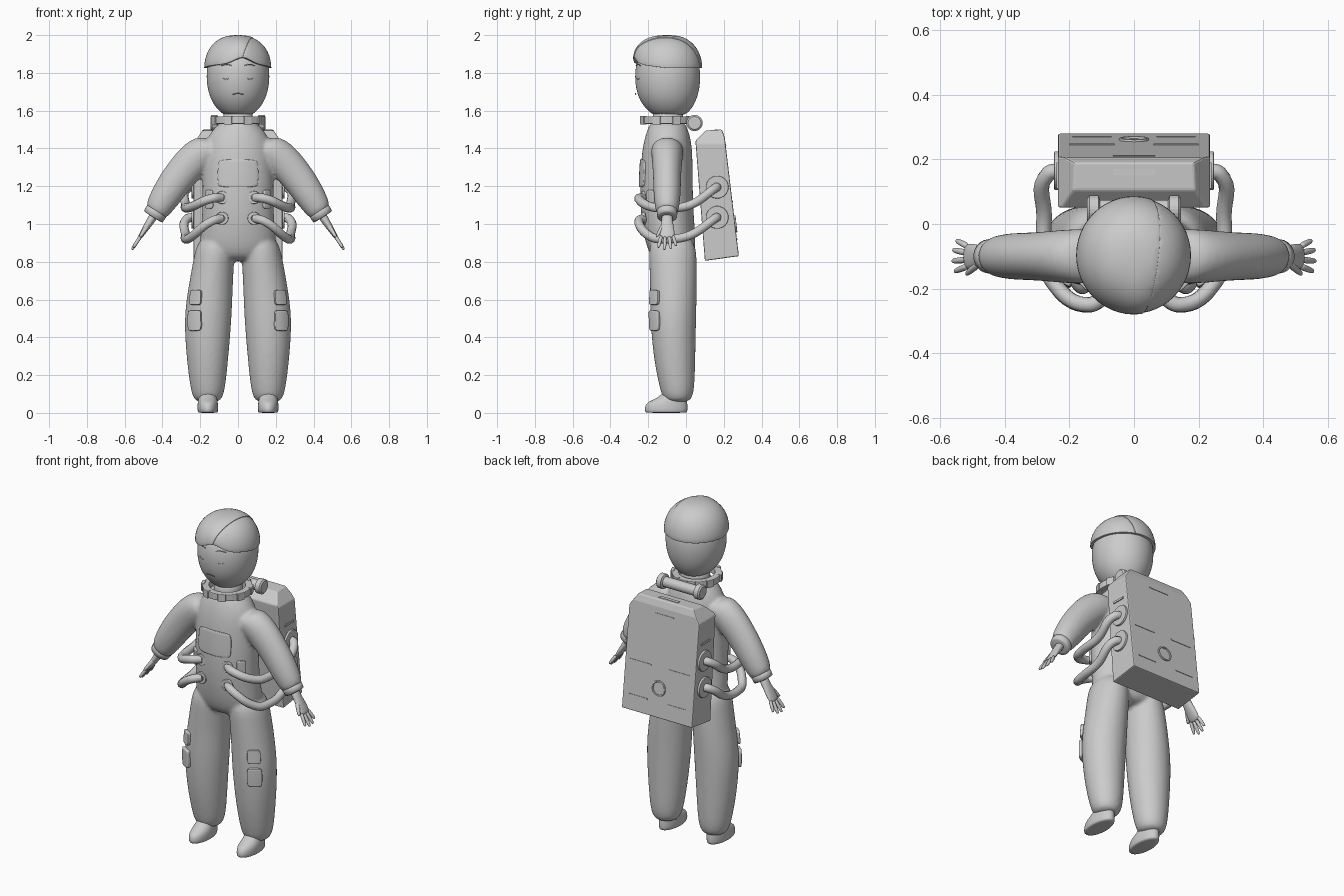
import bpy, bmesh, math
from mathutils import Vector, Matrix

if "Cube" in bpy.data.objects:
    bpy.data.objects.remove(bpy.data.objects["Cube"])

mat = bpy.data.materials.new("light grey")
mat.diffuse_color = (0.6, 0.6, 0.6, 1)
mat.use_nodes = True
mat.node_tree.nodes["Principled BSDF"].inputs["Base Color"].default_value = mat.diffuse_color
X, Y, Z = Vector((1, 0, 0)), Vector((0, 1, 0)), Vector((0, 0, 1))


def finish(name, bm, smooth=True, bevel=0, subsurf=0):
    bmesh.ops.recalc_face_normals(bm, faces=bm.faces[:])
    for f in bm.faces:
        f.smooth = smooth
    me = bpy.data.meshes.new(name)
    bm.to_mesh(me)
    bm.free()
    me.materials.append(mat)
    ob = bpy.data.objects.new(name, me)
    bpy.context.collection.objects.link(ob)
    if bevel:
        m = ob.modifiers.new("bevel", 'BEVEL')
        m.width, m.segments, m.limit_method = bevel, 2, 'ANGLE'
    if subsurf:
        ob.modifiers.new("subsurf", 'SUBSURF').levels = subsurf
    return ob


def loft(bm, rings, u=X, v=Y, n=20):
    """Skin elliptical rings given as (centre, radius along u, radius along v)."""
    loops = [[bm.verts.new(Vector(c) + u * ru * math.cos(a) + v * rv * math.sin(a))
              for a in (2 * math.pi * i / n for i in range(n))] for c, ru, rv in rings]
    for a, b in zip(loops, loops[1:]):
        for i in range(n):
            bm.faces.new((a[i], a[(i + 1) % n], b[(i + 1) % n], b[i]))
    bm.faces.new(loops[0])
    bm.faces.new(loops[-1])


def box(name, loc, size, rot=0, axis='X', bevel=0.0):
    bm = bmesh.new()
    m = Matrix.Translation(loc) @ Matrix.Rotation(rot, 4, axis) @ Matrix.Diagonal((*size, 1))
    bmesh.ops.create_cube(bm, size=1, matrix=m)
    return finish(name, bm, False, bevel)


def ring(name, loc, axis, r_in, r_out, depth, n=32, bevel=0.004):
    """Flat ring whose square section turns around the given axis."""
    bm = bmesh.new()
    q = Z.rotation_difference(Vector(axis))
    prof = [(r_in, -depth / 2), (r_out, -depth / 2), (r_out, depth / 2), (r_in, depth / 2)]
    vs = [[bm.verts.new(Vector(loc) + q @ Vector((r * math.cos(a), r * math.sin(a), h)))
           for r, h in prof] for a in (2 * math.pi * i / n for i in range(n))]
    for i in range(n):
        a, b = vs[i], vs[(i + 1) % n]
        for j in range(4):
            k = (j + 1) % 4
            bm.faces.new((a[j], b[j], b[k], a[k]))
    return finish(name, bm, False, bevel)


def tube(name, pts, r):
    cu = bpy.data.curves.new(name, 'CURVE')
    cu.dimensions, cu.bevel_depth, cu.use_fill_caps = '3D', r, True
    cu.bevel_resolution, cu.resolution_u = 3, 8
    sp = cu.splines.new('BEZIER')
    sp.bezier_points.add(len(pts) - 1)
    for p, co in zip(sp.bezier_points, pts):
        p.co = co
        p.handle_left_type = p.handle_right_type = 'AUTO'
    cu.materials.append(mat)
    ob = bpy.data.objects.new(name, cu)
    bpy.context.collection.objects.link(ob)
    return ob


# suit: torso, sleeves and trouser legs merged into one soft skin
bm = bmesh.new()
loft(bm, [((0, y, z), rx, ry) for z, y, rx, ry in [
    (1.55, -.097, .085, .085), (1.51, -.097, .125, .105), (1.46, -.097, .165, .122),
    (1.38, -.1, .185, .137), (1.2, -.105, .192, .142), (1.05, -.1, .19, .142),
    (.93, -.085, .205, .138), (.85, -.075, .2, .125), (.8, -.07, .15, .09)]])
for s in (1, -1):
    loft(bm, [((s * x, y, z), rx, ry) for z, x, rx, y, ry in [
        (.95, .11, .1, -.075, .125), (.8, .13, .11, -.068, .128), (.65, .147, .12, -.066, .125),
        (.5, .16, .128, -.068, .123), (.3, .162, .113, -.062, .113), (.14, .16, .095, -.048, .095),
        (.08, .16, .08, -.045, .08), (.055, .16, .055, -.045, .055)]])
    loft(bm, [((s * x, -.1, z), ru, rv) for x, z, ru, rv in [
        (.1, 1.42, .1, .09), (.2, 1.375, .1, .085), (.3, 1.27, .09, .075), (.37, 1.17, .085, .074),
        (.42, 1.09, .073, .066), (.445, 1.05, .057, .052)]], Vector((.8 * s, 0, .6)))
suit = finish("suit", bm, subsurf=2)
m = suit.modifiers.new("merge", 'REMESH')
m.mode, m.voxel_size, m.use_smooth_shade = 'VOXEL', 0.01, True
m = suit.modifiers.new("soften", 'SMOOTH')
m.iterations = 6


def pad(name, loc, angle, w, h, t):
    """Rounded pad that hugs the suit; angle 0 faces the front."""
    bm = bmesh.new()
    bmesh.ops.create_grid(bm, x_segments=10, y_segments=10, size=1)
    rot = Matrix.Rotation(angle, 3, 'Z')
    for v in bm.verts:
        a, b = v.co.x, v.co.y
        p = Vector((a * (1 - .1 * b ** 4) * w / 2, 0, b * (1 - .1 * a ** 4) * h / 2))
        v.co = Vector(loc) + rot @ p
    ob = finish(name, bm)
    m = ob.modifiers.new("hug", 'SHRINKWRAP')
    m.target, m.wrap_method = suit, 'NEAREST_SURFACEPOINT'
    m = ob.modifiers.new("thick", 'SOLIDIFY')
    m.thickness, m.offset = t * 2, 0
    m = ob.modifiers.new("bevel", 'BEVEL')
    m.width, m.segments, m.limit_method = .004, 2, 'ANGLE'


pad("chest_panel", (0, -.27, 1.27), 0, .27, .15, .008)

# head and neck
bm = bmesh.new()
loft(bm, [((0, y, z), rx, ry) for z, rx, ry, y in [
    (1.57, .06, .07, -.09), (1.595, .1, .11, -.09), (1.65, .142, .15, -.095),
    (1.72, .164, .171, -.097), (1.8, .17, .176, -.097), (1.88, .155, .16, -.097),
    (1.94, .1, .1, -.097)]], n=28)
finish("head", bm, subsurf=2)
bm = bmesh.new()
loft(bm, [((0, -.095, z), .078, .08) for z in (1.48, 1.55, 1.61)], n=24)
finish("neck", bm)

# hair: a dome cut along the parting into two swept halves
part_co, part_no = Vector((.06, -.2, 1.975)), Vector((1, -.12, -.28)).normalized()
for name, keep_right, grow in (("hair_left", False, 1), ("hair_right", True, .985)):
    bm, n = bmesh.new(), 48
    levels = [(.86, 0)] + [(math.cos(t) ** .8, math.sin(t)) for t in
                           (math.pi / 2 * i / 12 for i in range(12))] + [(.04, 1)]
    rows = []
    for r, h in levels:
        row = []
        for i in range(n):
            a = 2 * math.pi * i / n
            front = max(0, -math.sin(a))
            fringe = .035 * math.exp(-((math.cos(a) - .15) / .35) ** 2) if front else 0
            rim = 1.825 + .022 * front + fringe * front
            row.append(bm.verts.new((.179 * grow * r * math.cos(a),
                                     -.097 + .183 * grow * r * math.sin(a), rim + (2.0 - rim) * h * (1 if grow == 1 else .98))))
        rows.append(row)
    for a, b in zip(rows, rows[1:]):
        for i in range(n):
            bm.faces.new((a[i], a[(i + 1) % n], b[(i + 1) % n], b[i]))
    bm.faces.new(rows[-1])
    bm.faces.new(rows[0])
    cut = bmesh.ops.bisect_plane(bm, geom=bm.verts[:] + bm.edges[:] + bm.faces[:], plane_co=part_co,
                                 plane_no=part_no, clear_inner=keep_right, clear_outer=not keep_right)
    bmesh.ops.holes_fill(bm, edges=[e for e in bm.edges if e.is_boundary], sides=0)
    ob = finish(name, bm, bevel=.008)


# face lines
def face_line(name, x0, z0, x1, z1, bow):
    pts = []
    for t in (0, .5, 1):
        x, z = x0 + (x1 - x0) * t, z0 + (z1 - z0) * t + (bow if t == .5 else 0)
        pts.append((x, -.095 - .173 * math.sqrt(1 - (x / .167) ** 2), z))
    tube(name, pts, .0025)


for s, side in ((1, "left"), (-1, "right")):
    face_line("brow_" + side, s * .035, 1.84, s * .09, 1.838, .006)
    face_line("eye_" + side, s * .05, 1.77, s * .08, 1.772, -.005)
face_line("mouth", -.028, 1.686, .028, 1.686, .005)

# collar ring with clamps
ring("collar", (0, -.103, 1.55), Z, .1, .138, .04)
for i in range(8):
    a = math.pi / 4 * i + math.pi / 8
    box("collar_clamp", (.133 * math.cos(a), -.103 + .133 * math.sin(a), 1.55),
        (.02, .045, .046), a, 'Z', .003)

# backpack: side profile extruded across, with the top corners cut off
prof = [(.05, 1.44), (.105, 1.495), (.19, 1.5), (.205, 1.46), (.28, .83), (.1, .805)]
bm = bmesh.new()
f = bm.faces.new([bm.verts.new((-.235, y, z)) for y, z in prof])
ext = bmesh.ops.extrude_face_region(bm, geom=[f])
bmesh.ops.translate(bm, vec=(.47, 0, 0), verts=[v for v in ext['geom'] if isinstance(v, bmesh.types.BMVert)])
for s in (1, -1):
    bmesh.ops.bisect_plane(bm, geom=bm.verts[:] + bm.edges[:] + bm.faces[:], plane_co=(s * .185, 0, 1.5),
                           plane_no=(s * .8, 0, .55), clear_outer=True)
    bmesh.ops.holes_fill(bm, edges=[e for e in bm.edges if e.is_boundary], sides=0)
finish("backpack", bm, False, .006)
tilt = math.atan2(.075, .63)
back = Vector((0, math.cos(tilt), math.sin(tilt)))
ring("back_dial_rim", (0, .261, 1.0), back, .036, .046, .012)
for x, z, w in ((-.13, 1.12, .14), (.13, 1.12, .14), (-.13, .92, .12), (.13, .92, .12), (0, 1.42, .13)):
    box("back_slot", (x, .205 + (1.46 - z) * .119, z), (w, .006, .008), tilt)
box("top_slot", (0, .16, 1.498), (.13, .02, .006))

# roll on top of the pack
bm = bmesh.new()
loft(bm, [((x, .045, 1.535), r, r) for x, r in [
    (-.145, .034), (-.138, .043), (-.11, .043), (-.105, .03), (.105, .03), (.11, .043), (.138, .043), (.145, .034)]],
    Y, Z, 24)
finish("roll", bm, False)

for s, side in ((1, "left"), (-1, "right")):
    # hoses from the pack around to the belly
    for lvl, zs in (("upper", (1.195, 1.19, 1.1, 1.085, 1.09, 1.135, 1.14)),
                    ("lower", (1.035, 1.03, .94, .92, .93, 1.015, 1.03))):
        xy = [(.225, .165), (.265, .155), (.278, .02), (.275, -.1), (.25, -.18), (.14, -.25), (.085, -.22)]
        tube(f"{lvl}_hose_{side}", [(s * x, y, z) for (x, y), z in zip(xy, zs)], .024)
        ring(f"{lvl}_socket_{side}", (s * .238, .165, zs[0]), X, .02, .06, .018)
        ring(f"{lvl}_belly_socket_{side}", (s * .085, -.225, zs[-1]), Y, .015, .034, .02)
    box("pack_side_slot_" + side, (s * .236, .15, 1.3), (.008, .08, .012))
    # pockets on waist and thighs
    pad("waist_pocket_" + side, (s * .175, -.21, 1.13), s * .95, .065, .1, .012)
    pad("thigh_pocket_upper_" + side, (s * .235, -.185, .612), s * .8, .085, .08, .016)
    pad("thigh_pocket_lower_" + side, (s * .24, -.19, .488), s * .8, .1, .11, .018)
    # boots
    bm = bmesh.new()
    loft(bm, [((s * .16, y, z), rx, ry) for z, y, rx, ry in [
        (0, -.105, .05, .108), (.004, -.105, .054, .114), (.035, -.105, .056, .115), (.06, -.098, .053, .105),
        (.075, -.075, .05, .08), (.12, -.055, .048, .055)]])
    finish("boot_" + side, bm, subsurf=1)
    # cuff and hand
    u, d = Vector((.84 * s, 0, .54)), Vector((.54 * s, 0, -.84))
    w = Vector((s * .442, -.1, 1.05))
    bm = bmesh.new()
    loft(bm, [(w + d * t, a, b) for t, a, b in [(-.03, .05, .048), (-.02, .06, .055), (.012, .058, .053), (.016, .045, .042)]], u)
    finish("cuff_" + side, bm)
    bm = bmesh.new()
    loft(bm, [(w + d * t, a, b) for t, a, b in [
        (-.02, .026, .03), (.04, .022, .028), (.09, .017, .04), (.135, .013, .04), (.15, .008, .034)]], u, n=16)
    finish("palm_" + side, bm, subsurf=1)
    for i, length in enumerate((.08, .092, .088, .07)):
        base, fan = w + d * .13 + Y * (-.03 + i * .02), (d + Y * (-.21 + i * .16)).normalized()
        bm = bmesh.new()
        loft(bm, [(base + fan * length * t, r, r) for t, r in [(0, .011), (.5, .0105), (.9, .009), (1, .005)]], u, Y, 10)
        finish("finger_" + side, bm, subsurf=1)
    bm = bmesh.new()
    thumb = (d - Y * .45).normalized()
    loft(bm, [(w + d * .06 - Y * .018 + thumb * .09 * t, r, r) for t, r in [(0, .014), (.5, .012), (.9, .01), (1, .005)]], u, Y, 10)
    finish("thumb_" + side, bm, subsurf=1)
